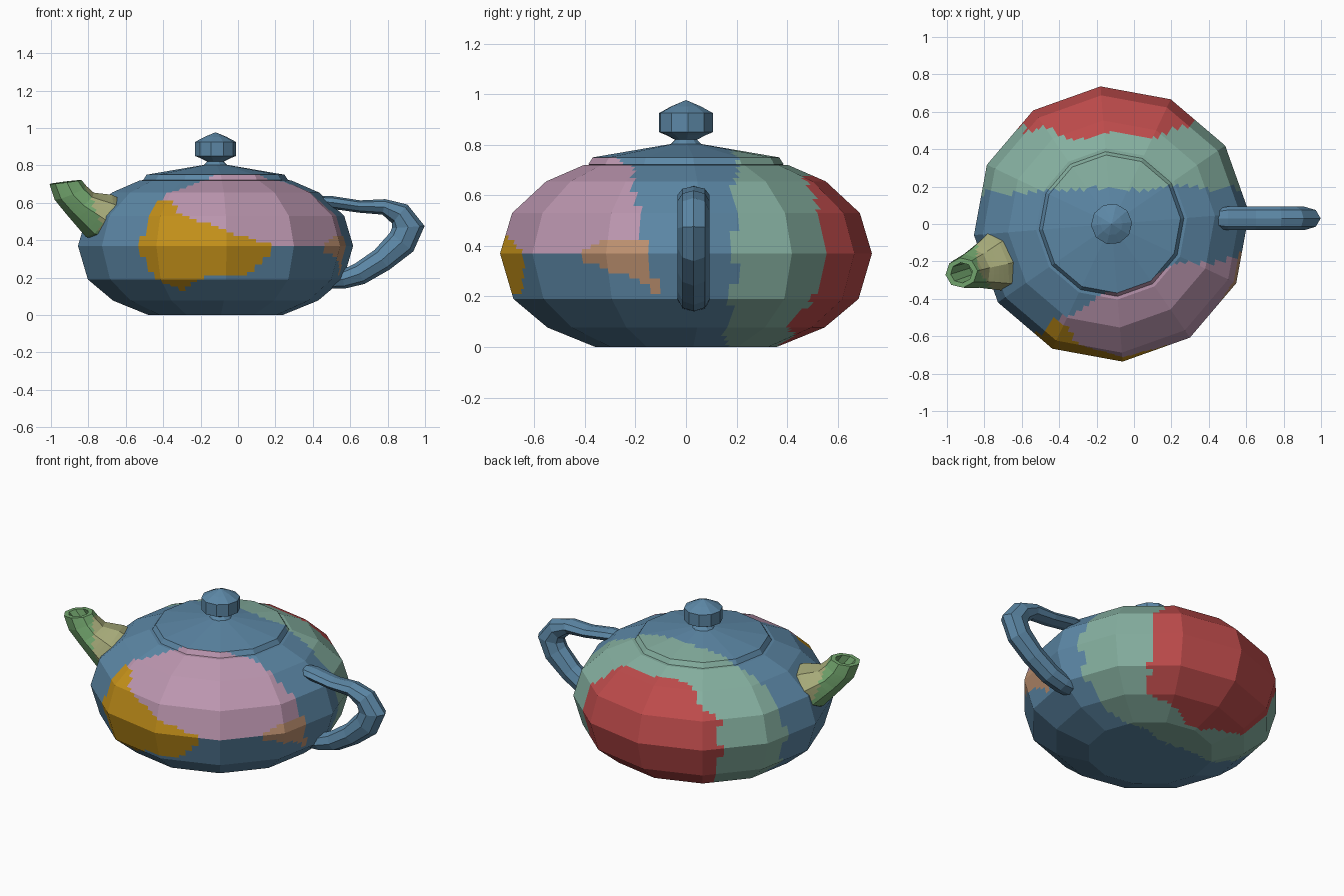
import bpy, bmesh, math
from mathutils import Vector

if "Cube" in bpy.data.objects:
    bpy.data.objects.remove(bpy.data.objects["Cube"])

CX = -0.12                      # axis of the pot
PALETTE = {
    "blue": (0.107, 0.243, 0.38), "red": (0.51, 0.07, 0.07),
    "teal": (0.235, 0.43, 0.35), "pink": (0.50, 0.305, 0.43),
    "gold": (0.55, 0.28, 0.01), "tan": (0.51, 0.28, 0.16),
    "green": (0.17, 0.38, 0.155), "khaki": (0.38, 0.40, 0.19),
}
NAMES = list(PALETTE)
MATS = []
for n in NAMES:
    m = bpy.data.materials.new(n)
    m.diffuse_color = (*PALETTE[n], 1)
    m.use_nodes = True
    m.node_tree.nodes["Principled BSDF"].inputs["Base Color"].default_value = m.diffuse_color
    MATS.append(m)


def build(name, rings, colour, cap_start=True, cap_end=True, cuts=0):
    """Skin a list of rings (a one-point ring is a pole) and paint each face."""
    bm = bmesh.new()
    vr = [[bm.verts.new(p) for p in r] for r in rings]
    for a, b in zip(vr, vr[1:]):
        n = max(len(a), len(b))
        for i in range(n):
            j = (i + 1) % n
            if len(a) == 1:
                bm.faces.new((a[0], b[j], b[i]))
            elif len(b) == 1:
                bm.faces.new((a[i], a[j], b[0]))
            else:
                bm.faces.new((a[i], a[j], b[j], b[i]))
    if cap_start and len(vr[0]) > 2:
        bm.faces.new(vr[0][::-1])
    if cap_end and len(vr[-1]) > 2:
        bm.faces.new(vr[-1])
    bmesh.ops.recalc_face_normals(bm, faces=bm.faces[:])
    if cuts:
        bmesh.ops.subdivide_edges(bm, edges=bm.edges[:], cuts=cuts, use_grid_fill=True)
    for f in bm.faces:
        f.material_index = NAMES.index(colour(f.calc_center_median()))
    me = bpy.data.meshes.new(name)
    bm.to_mesh(me)
    bm.free()
    for m in MATS:
        me.materials.append(m)
    ob = bpy.data.objects.new(name, me)
    bpy.context.collection.objects.link(ob)
    return ob


def lathe(profile, sides=12, turn=4.6):
    rings = []
    for r, z in profile:
        if r == 0:
            rings.append([Vector((CX, 0, z))])
        else:
            angs = [math.radians(turn) + 2 * math.pi * i / sides for i in range(sides)]
            rings.append([Vector((CX + r * math.cos(a), r * math.sin(a), z)) for a in angs])
    return rings


def inside(a, b, poly):
    hit = False
    for (x1, y1), (x2, y2) in zip(poly, poly[1:] + poly[:1]):
        if (y1 > b) != (y2 > b) and a < x1 + (b - y1) * (x2 - x1) / (y2 - y1):
            hit = not hit
    return hit


# Painted patches: gold and pink seen from the front, tan from the right
GOLD = [(-0.44, .61), (-0.34, .61), (-0.32, .54), (0, .43), (0.2, .37), (0.1, .25),
        (0, .2), (-0.2, .2), (-0.3, .13), (-0.45, .2), (-0.53, .36)]
TAN = [(-0.33, .43), (-0.16, .43), (-0.15, .35), (-0.1, .2), (-0.2, .27), (-0.44, .35)]


def patches(p):
    x, y, z = p
    w = 0.012 * math.sin(17 * x + 5 * z) + 0.01 * math.sin(31 * z + 9 * x)
    red_edge = 0.45 + 0.08 * min(1, max(0, (0.75 - z) / 0.3))
    if z < 0.25:
        red_edge = 0.53 - 0.6 * (0.25 - z)
    if y > red_edge + w and z > 0.01:
        return "red"
    if y > (0.2 if z > 0.2 else 0.17) + w + (0.05 * x if x < 0 else 0):
        return "teal"
    if y < 0:
        if inside(x, z, GOLD):
            return "gold"
        if x > 0.3 and inside(y, z, TAN):
            return "tan"
        edge = -0.22 + 0.467 * (x - 0.2) if x < 0.2 else -0.22 + 0.13 * (x - 0.2)
        if x > -0.41 and z > 0.37 and y < edge + w:
            return "pink"
    return "blue"


def blue(p):
    return "blue"


# Body
build("body", lathe([(0, 0), (.36, 0), (.55, .077), (.685, .19), (.738, .37),
                     (.69, .53), (.555, .655), (.405, .72), (.36, .722)]),
      patches, cap_end=False, cuts=8)

# Lid and knob
build("lid", lathe([(0, .715), (.365, .715), (.388, .722), (.37, .75), (.06, .803), (0, .805)]),
      patches, cuts=8)
build("lid_knob", lathe([(0, .78), (.07, .795), (.045, .82), (.08, .838), (.11, .85),
                         (.11, .925), (.06, .952), (0, .977)], sides=10), blue)

# Handle: (x, z, in-plane half thickness) along its centre line
PATH = [(.41, .607, .03), (.5, .602, .034), (.65, .58, .033), (.78, .578, .042),
        (.865, .54, .065), (.91, .47, .088), (.875, .39, .08), (.77, .295, .066),
        (.65, .22, .06), (.56, .19, .05), (.48, .18, .04)]
rings = []
for i, (x, z, r) in enumerate(PATH):
    a, b = PATH[max(i - 1, 0)], PATH[min(i + 1, len(PATH) - 1)]
    t = Vector((b[0] - a[0], 0, b[1] - a[1])).normalized()
    n = Vector((-t.z, 0, t.x))
    hw = 0.045 if i == 0 else 0.063
    rings.append([Vector((x, .03, z)) + n * r * math.cos(k * math.pi / 4)
                  + Vector((0, hw * math.sin(k * math.pi / 4), 0)) for k in range(8)])
build("handle", rings, blue)

# Spout: lower point, upper point (distance from axis, z) and half width per ring
A = math.radians(198)
OUT, SIDE = Vector((math.cos(A), math.sin(A), 0)), Vector((-math.sin(A), math.cos(A), 0))


def spout_ring(lo, hi, hw, s=1.0, n=8):
    lo, hi = (Vector((CX, 0, 0)) + OUT * u + Vector((0, 0, z)) for u, z in (lo, hi))
    c, h = (lo + hi) / 2, (hi - lo) / 2
    angs = [2 * math.pi * (k + .25) / n for k in range(n)]
    return [c + s * (h * math.cos(a) + SIDE * hw * math.sin(a)) for a in angs]


MID = ((.835, .54), (.69, .655), .108)
RIM = ((.93, .70), (.757, .722), .08)
build("spout", [spout_ring((.66, .40), (.53, .615), .18),
                spout_ring((.72, .415), (.59, .645), .16),
                spout_ring(*MID), spout_ring((.90, .615), (.73, .69), .092),
                spout_ring(*RIM), spout_ring(*RIM, s=.68), spout_ring(*MID, s=.45)],
      lambda p: "green" if (p - Vector((CX, 0, 0))).dot(OUT) + 0.25 * (0.55 - p.z) > .71 else "khaki",
      cap_start=False, cuts=3)
